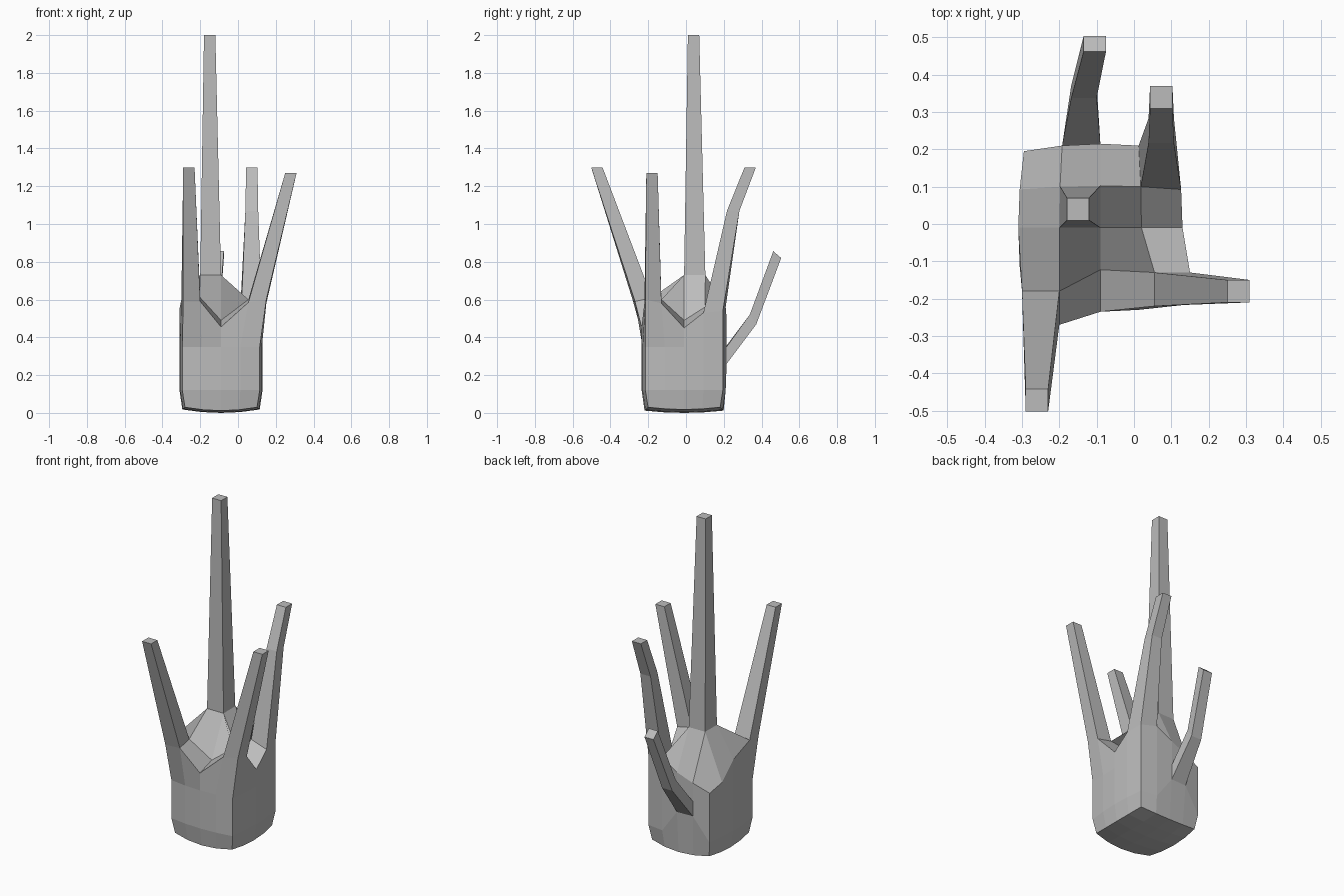
import bpy, bmesh
from mathutils import Vector

old = bpy.data.objects.get("Cube")
if old:
    bpy.data.objects.remove(old)

grey = bpy.data.materials.new("plain grey")
grey.use_nodes = True
grey.diffuse_color = (0.5, 0.5, 0.5, 1)
grey.node_tree.nodes["Principled BSDF"].inputs["Base Color"].default_value = (0.5, 0.5, 0.5, 1)

N, TOP = 4, 3                       # cells across, top level
LEVELS = [0.03, 0.12, 0.35]
# Heights of the rugged crown, one row per step from front to back
CROWN = [[.59, .59, .455, .585, .60],
         [.60, .61, .49, .60, .58],
         [.55, .73, .73, .49, .45],
         [.45, .73, .73, .56, .53],
         [.42, .46, .50, .56, .54]]
# Crown corners pulled out of the regular grid (column, row): x, y
PULLED = {(0, 0): (-.29, -.28), (1, 0): (-.20, -.27), (3, 0): (.055, -.22),
          (4, 0): (.15, -.215), (0, 1): (-.30, -.18), (1, 1): (-.20, -.18),
          (3, 1): (.055, -.13), (4, 1): (.15, -.13)}


def place(i, j, k):
    """Position of a body grid corner, with gently bulging sides."""
    u, v = i / 2 - 1, j / 2 - 1
    grow = 0.93 if k == 0 else 1.0
    x = -0.09 + u * grow * (0.205 + 0.015 * (1 - v * v))
    y = -0.01 + v * grow * (0.205 + 0.02 * (1 - u * u))
    if k == TOP:
        x, y = PULLED.get((i, j), (x, y))
        return x, y, CROWN[j][i]
    z = LEVELS[k]
    if k == 0:
        z *= 1 - (1 - u * u) * 0.6 - (1 - v * v) * 0.4 if abs(u) < 1 or abs(v) < 1 else 1
    if k == 1 and j == N and i in (1, 2):
        z = 0.26                    # underside of the low rear prong
    return x, y, z


bm = bmesh.new()
grid = {}


def vert(key):
    if key not in grid:
        grid[key] = bm.verts.new(place(*key))
    return grid[key]


def quad(*keys):
    return bm.faces.new([vert(k) for k in keys])


def prong(keys, *rings):
    """Grow a prong from four body corners; ring = centre, half width, half depth."""
    last = [vert(k) for k in keys]
    for centre, across, deep in rings:
        c, a, d = Vector(centre), Vector(across), Vector(deep)
        ring = [bm.verts.new(p) for p in (c - a - d, c + a - d, c + a + d, c - a + d)]
        for n in range(4):
            m = (n + 1) % 4
            bm.faces.new((last[n], last[m], ring[m], ring[n]))
        last = ring
    bm.faces.new(last)


def cell(i, j):
    return [(i, j, TOP), (i + 1, j, TOP), (i + 1, j + 1, TOP), (i, j + 1, TOP)]


# Body shell, left open where prongs grow
for i in range(N):
    for j in range(N):
        quad((i, j, 0), (i, j + 1, 0), (i + 1, j + 1, 0), (i + 1, j, 0))
        if (i, j) not in [(0, 0), (3, 0), (1, 2), (3, 3)]:
            quad(*cell(i, j))
    for k in range(TOP):
        quad((i, 0, k), (i + 1, 0, k), (i + 1, 0, k + 1), (i, 0, k + 1))
        quad((0, i, k), (0, i, k + 1), (0, i + 1, k + 1), (0, i + 1, k))
        quad((N, i, k), (N, i + 1, k), (N, i + 1, k + 1), (N, i, k + 1))
        if (i, k) != (1, 1):
            quad((i, N, k), (i, N, k + 1), (i + 1, N, k + 1), (i + 1, N, k))

# Prongs: tall centre, front, side, rear, low rear
X, Y = (.03, 0, 0), (0, .03, 0)
prong(cell(1, 2), ((-.15, .04, 2), X, Y))
prong(cell(0, 0), ((-.26, -.472, 1.3), X, Y))
prong(cell(3, 0), ((.28, -.18, 1.27), X, Y))
prong(cell(3, 3), ((.073, .25, 1.07), (.034, 0, 0), (0, .033, 0)),
      ((.073, .34, 1.3), X, Y))
prong([(1, N, 1), (2, N, 1), (2, N, 2), (1, N, 2)],
      ((-.134, .355, .495), (.034, 0, 0), (0, -.017, .026)),
      ((-.105, .483, .838), X, (0, -.021, .018)))

bmesh.ops.recalc_face_normals(bm, faces=bm.faces)
mesh = bpy.data.meshes.new("pronged_body")
bm.to_mesh(mesh)
bm.free()
mesh.materials.append(grey)
body = bpy.data.objects.new("pronged_body", mesh)
bpy.context.collection.objects.link(body)
